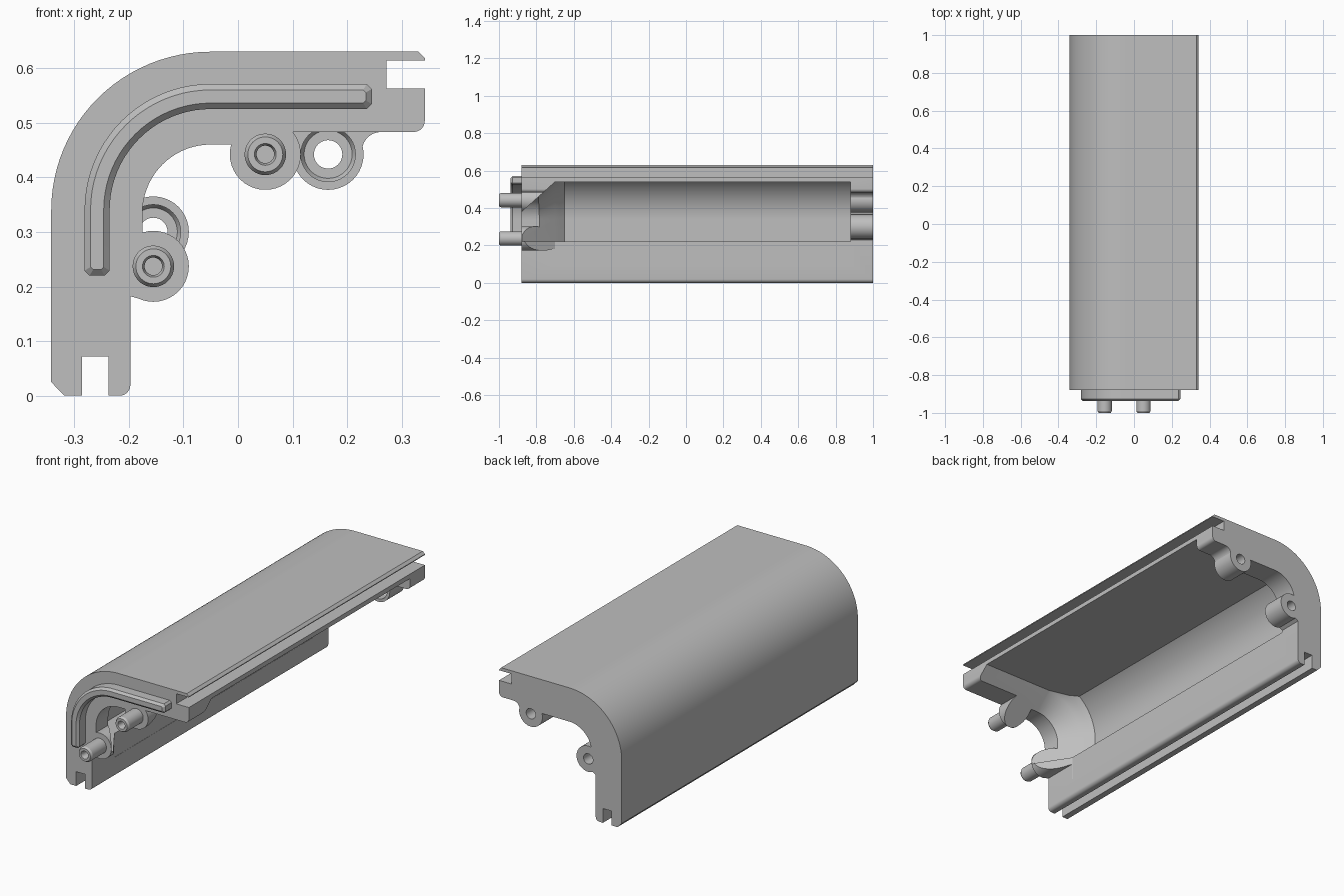
import bpy, bmesh
from math import sin, cos, asin, degrees, radians

cube = bpy.data.objects.get("Cube")
if cube:
    bpy.data.objects.remove(cube, do_unlink=True)

grey = bpy.data.materials.new("plain grey")
grey.use_nodes = True
grey.diffuse_color = (0.52, 0.52, 0.52, 1)
grey.node_tree.nodes["Principled BSDF"].inputs["Base Color"].default_value = grey.diffuse_color

CX, CZ = -0.05, 0.34          # centre of the main bend
FRONT, BACK = -0.88, 1.0


def arc(cx, cz, rx, rz, a0, a1, n):
    """Points on an elliptical arc in the xz plane."""
    angles = [radians(a0 + (a1 - a0) * i / n) for i in range(n + 1)]
    return [(cx + rx * cos(a), cz + rz * sin(a)) for a in angles]


def circle(cx, cz, r, n=40):
    return arc(cx, cz, r, r, 0, 360, n)[:-1]


def loft(name, sections):
    """Closed solid through matching xz outlines given as (y, points)."""
    bm = bmesh.new()
    rings = [[bm.verts.new((x, y, z)) for x, z in pts] for y, pts in sections]
    for a, b in zip(rings, rings[1:]):
        for i in range(len(a)):
            j = (i + 1) % len(a)
            bm.faces.new((a[i], a[j], b[j], b[i]))
    bm.faces.new(rings[0][::-1])
    bm.faces.new(rings[-1])
    bmesh.ops.recalc_face_normals(bm, faces=bm.faces[:])
    mesh = bpy.data.meshes.new(name)
    bm.to_mesh(mesh)
    bm.free()
    mesh.materials.append(grey)
    ob = bpy.data.objects.new(name, mesh)
    bpy.context.collection.objects.link(ob)
    return ob


def select(ob):
    bpy.ops.object.select_all(action="DESELECT")
    ob.select_set(True)
    bpy.context.view_layer.objects.active = ob


def combine(target, tool, operation):
    mod = target.modifiers.new("combine", "BOOLEAN")
    mod.operation, mod.solver, mod.object = operation, "EXACT", tool
    select(target)
    bpy.ops.object.modifier_apply(modifier=mod.name)
    bpy.data.objects.remove(tool, do_unlink=True)


# Bent wall, with a groove in each free edge
outline = arc(CX, CZ, 0.292, 0.29, 180, 90, 24)
outline += [(0.33, 0.63), (0.342, 0.618), (0.342, 0.614), (0.272, 0.614), (0.272, 0.563), (0.342, 0.563)]
outline += arc(0.322, 0.503, 0.02, 0.02, 0, -90, 6)
outline += [(0.05, 0.483), (0.05, 0.46)]
outline += arc(CX, 0.335, 0.125, 0.125, 90, 180, 18)
outline += [(-0.175, 0.245), (-0.197, 0.23)]
outline += arc(-0.217, 0.02, 0.02, 0.02, 0, -90, 6)
outline += [(-0.237, 0), (-0.237, 0.072), (-0.286, 0.072), (-0.286, 0), (-0.318, 0), (-0.342, 0.025)]
body = loft("corner_body", [(FRONT, outline), (BACK, outline)])

# Round bosses at both ends
pins = [(0.05, 0.442), (-0.155, 0.237)]
sockets = [(0.165, 0.442), (-0.155, 0.30)]
for x, z in pins:
    combine(body, loft("boss", [(y, circle(x, z, 0.065)) for y in (FRONT, -0.70)]), "UNION")
for x, z in sockets:
    combine(body, loft("boss", [(y, circle(x, z, 0.065)) for y in (0.86, BACK)]), "UNION")

# Web joining the upper rear boss to the bend, with a fillet on its far side
web = [(0.02, 0.5), (0.02, 0.46), (0.16, 0.46), (0.227, 0.448)]
web += arc(0.262, 0.448, 0.035, 0.035, 180, 90, 8)[1:] + [(0.262, 0.5)]
combine(body, loft("web", [(0.86, web), (BACK, web)]), "UNION")

# Small fillet under the lower front boss
fillet = [(-0.21, 0.21), (-0.21, 0.182), (-0.197, 0.182), (-0.178, 0.177), (-0.17, 0.21)]
combine(body, loft("fillet", [(FRONT, fillet), (-0.70, fillet)]), "UNION")


def pocket(r):
    """Outline of the inner hollow: round in the bend, flat under the top wall."""
    left, top = CX - r, min(CZ + r, 0.54)
    lip = max(-0.198, left + 0.003)
    start = degrees(asin(min(1, (top - CZ) / r)))
    pts = arc(CX, CZ, r, r, 180 - start, 180, 24)
    return pts + [(left, 0.22), (lip, 0.22), (lip, 0.1), (0.4, 0.1), (0.4, top)]


# Hollow between the end walls, sloping towards the front
hollow = loft("hollow", [(y, pocket(r)) for y, r in
                         ((-0.9, 0.02), (-0.70, 0.2), (-0.675, 0.225), (-0.65, 0.25), (0.88, 0.25))])
combine(body, hollow, "DIFFERENCE")

# Stepped holes through the rear bosses
for x, z in sockets:
    steps = [(0.85, 0.05), (0.93, 0.05), (0.94, 0.044), (0.94, 0.026), (1.1, 0.026)]
    combine(body, loft("hole", [(y, circle(x, z, r)) for y, r in steps]), "DIFFERENCE")
parts = [body]

# Hollow locating pins
for side, (x, z) in zip(("upper", "lower"), pins):
    steps = [(-0.87, 0.038), (-0.99, 0.038), (-1.0, 0.032), (-1.0, 0.02), (-0.99, 0.016), (-0.9, 0.016)]
    parts.append(loft(side + "_pin", [(y, circle(x, z, r)) for y, r in steps]))


def rail_outline(w):
    """Bent strip of half width w with clipped corners."""
    r, cut, trim = 0.208, 0.4 * w, 0.023 - w
    low, far = 0.22 + trim, 0.245 - trim
    pts = arc(CX, CZ, r + w, r + w, 180, 90, 20)
    pts += [(far - cut, CZ + r + w), (far, CZ + r + w - cut), (far, CZ + r - w + cut), (far - cut, CZ + r - w)]
    pts += arc(CX, CZ, r - w, r - w, 90, 180, 20)
    pts += [(CX - r + w, low + cut), (CX - r + w - cut, low), (CX - r - w + cut, low), (CX - r - w, low + cut)]
    return pts


# Raised locating rail on the front
parts.append(loft("front_rail", [(y, rail_outline(w)) for y, w in
                                 ((-0.87, 0.023), (-0.927, 0.023), (-0.938, 0.012))]))

for ob in parts:
    select(ob)
    bpy.ops.object.shade_smooth_by_angle(angle=radians(25))
